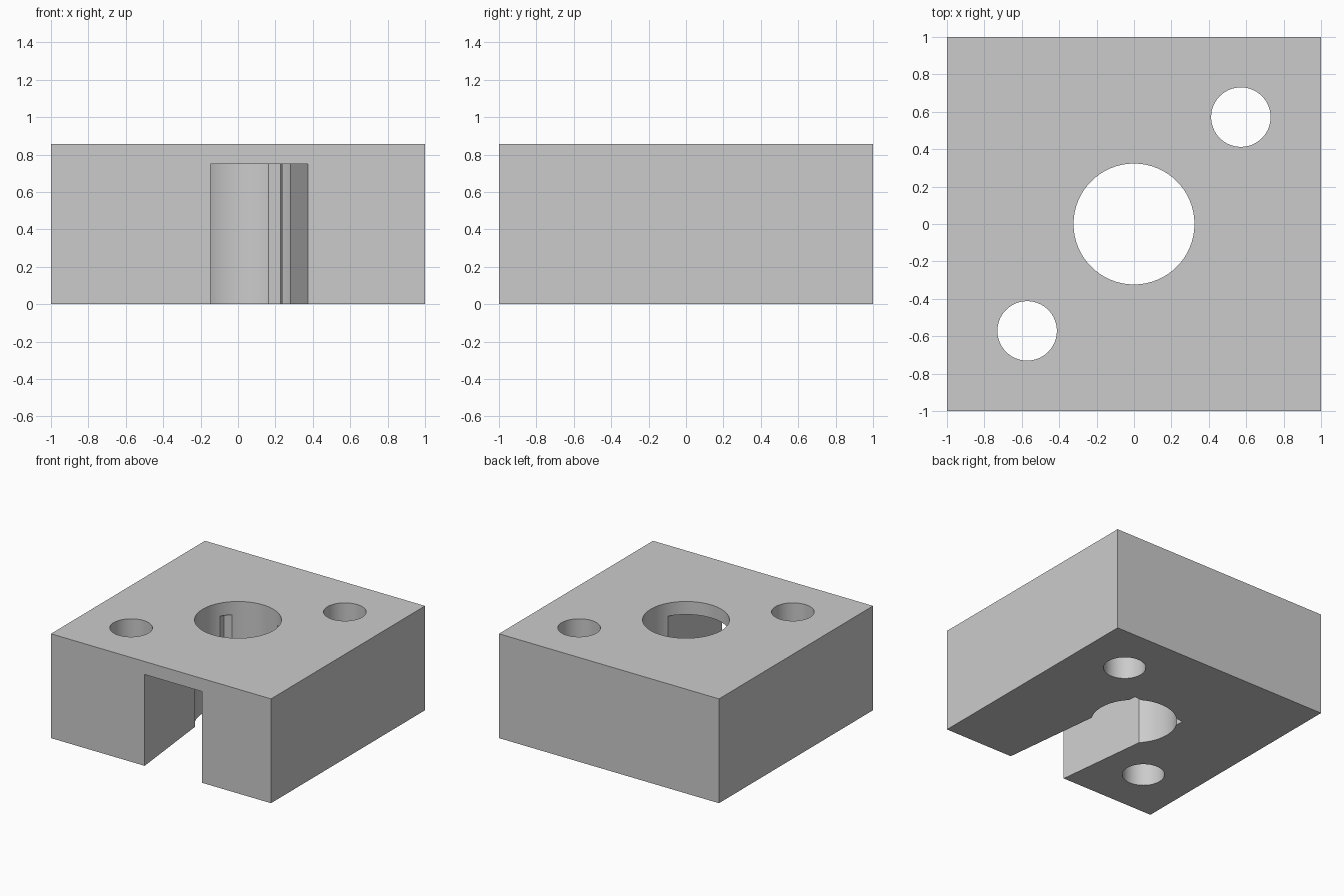
import bpy
import math

cube = bpy.data.objects.get("Cube")
if cube:
    bpy.data.objects.remove(cube, do_unlink=True)

UNIT = 1 / 28            # the block is 56 units wide
HEIGHT = 24 * UNIT
SLOT_TOP = 21 * UNIT
SLOT_HALF = 7.25 * UNIT
SLOT_ANGLE = math.atan(0.1125)
SLOT_REACH = 1.4

# Plain grey material
grey = bpy.data.materials.new("plain_grey")
grey.use_nodes = True
colour = (0.6, 0.6, 0.6, 1)
grey.diffuse_color = colour
grey.node_tree.nodes["Principled BSDF"].inputs["Base Color"].default_value = colour


def box(name, size, centre):
    bpy.ops.mesh.primitive_cube_add(size=1, location=centre)
    obj = bpy.context.object
    obj.name = name
    obj.scale = size
    obj.data.materials.append(grey)
    return obj


def rod(name, radius, x, y):
    bpy.ops.mesh.primitive_cylinder_add(
        vertices=96, radius=radius, depth=HEIGHT * 2, location=(x, y, HEIGHT / 2))
    obj = bpy.context.object
    obj.name = name
    obj.data.materials.append(grey)
    return obj


def cut(target, cutter):
    """Subtract the cutter from the target and discard it."""
    cutter.hide_render = True
    mod = target.modifiers.new(cutter.name, 'BOOLEAN')
    mod.operation = 'DIFFERENCE'
    mod.solver = 'EXACT'
    mod.object = cutter
    bpy.context.view_layer.objects.active = target
    bpy.ops.object.modifier_apply(modifier=mod.name)
    bpy.data.objects.remove(cutter, do_unlink=True)


# Solid block
block = box("block", (2, 2, HEIGHT), (0, 0, HEIGHT / 2))
bpy.ops.object.transform_apply(location=True, rotation=False, scale=True)

# Angled slot, open at the front and underneath, with square inner corners
length = SLOT_HALF + SLOT_REACH
along = (SLOT_HALF - SLOT_REACH) / 2
slot = box("slot_cutter", (SLOT_HALF * 2, length, SLOT_TOP * 2),
           (-along * math.sin(SLOT_ANGLE), along * math.cos(SLOT_ANGLE), 0))
slot.rotation_euler.z = SLOT_ANGLE
cut(block, slot)

# Centre bore and two diagonal bolt holes
cut(block, rod("bore_cutter", 9.05 * UNIT, 0, 0))
for side in (-1, 1):
    offset = side * 16 * UNIT
    cut(block, rod("bolt_hole_cutter", 4.45 * UNIT, offset, offset))

# Smooth hole walls, sharp block edges
bpy.ops.object.select_all(action='DESELECT')
block.select_set(True)
bpy.context.view_layer.objects.active = block
bpy.ops.object.shade_smooth_by_angle(angle=math.radians(25))
